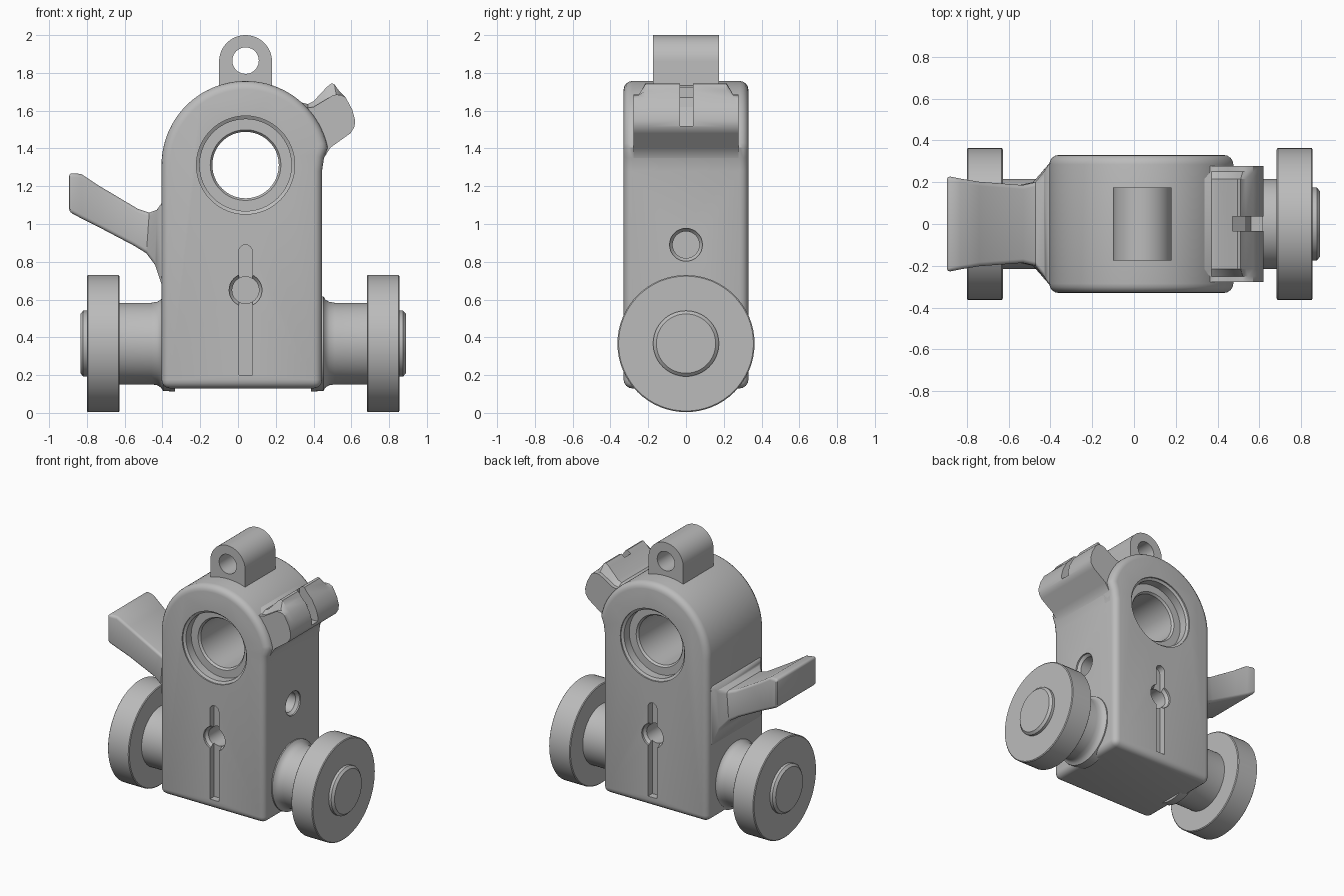
import bpy, bmesh
from math import sin, cos, pi, radians
from mathutils import Vector

if "Cube" in bpy.data.objects:
    bpy.data.objects.remove(bpy.data.objects["Cube"], do_unlink=True)

grey = bpy.data.materials.new("plain_grey")
grey.use_nodes = True
COLOUR = (0.5, 0.5, 0.5, 1)
grey.diffuse_color = COLOUR
grey.node_tree.nodes["Principled BSDF"].inputs["Base Color"].default_value = COLOUR

CX = 0.04       # centre of the arch, bore and groove
AXLE_X = 0.0275  # midpoint between the wheels
AXLE_Z = 0.367


def loft(name, rings):
    """Skin a list of equal-length closed rings and cap both ends."""
    bm = bmesh.new()
    loops = [[bm.verts.new(p) for p in ring] for ring in rings]
    n = len(loops[0])
    for a, b in zip(loops, loops[1:]):
        for i in range(n):
            j = (i + 1) % n
            bm.faces.new((a[i], a[j], b[j], b[i]))
    bm.faces.new(loops[0])
    bm.faces.new(loops[-1])
    bmesh.ops.recalc_face_normals(bm, faces=bm.faces)
    mesh = bpy.data.meshes.new(name)
    bm.to_mesh(mesh)
    bm.free()
    mesh.materials.append(grey)
    obj = bpy.data.objects.new(name, mesh)
    bpy.context.collection.objects.link(obj)
    return obj


def prism(name, profile, y0, y1):
    return loft(name, [[(x, y, z) for x, z in profile] for y in (y0, y1)])


def lathe(name, profile, centre, axis, n=64):
    """Revolve (distance, radius) pairs about the x or y axis."""
    c = Vector(centre)
    rings = []
    for d, r in profile:
        ring = []
        for i in range(n):
            u, v = r * cos(2 * pi * i / n), r * sin(2 * pi * i / n)
            ring.append(c + Vector((d, u, v) if axis == "x" else (u, d, v)))
        rings.append(ring)
    return loft(name, rings)


def arc(x, z, r, start, end, n):
    steps = [radians(start + (end - start) * i / n) for i in range(n + 1)]
    return [(x + r * cos(a), z + r * sin(a)) for a in steps]


def apply(obj, mod):
    with bpy.context.temp_override(object=obj, active_object=obj, selected_objects=[obj]):
        bpy.ops.object.modifier_apply(modifier=mod.name)


def bevel(obj, width, segments=4, angle=40):
    mod = obj.modifiers.new("round", "BEVEL")
    mod.width, mod.segments = width, segments
    mod.limit_method, mod.angle_limit = "ANGLE", radians(angle)
    mod.use_clamp_overlap = False
    apply(obj, mod)


def cut(obj, cutter):
    cutter.hide_render = True
    mod = obj.modifiers.new("cut", "BOOLEAN")
    mod.operation, mod.solver, mod.object = "DIFFERENCE", "EXACT", cutter
    apply(obj, mod)
    bpy.data.objects.remove(cutter, do_unlink=True)


# Arched body, with a small step on the right below the catch
outline = [(-0.405, 0.13), (0.445, 0.13), (0.445, 1.28), (0.455, 1.35)]
outline += arc(CX, 1.312, 0.445, 12, 180, 48)
body = prism("body", outline, -0.33, 0.33)
bevel(body, 0.045)

# Main bore with a counterbore on both faces
half = [(-0.4, 0.26), (-0.32, 0.26), (-0.31, 0.243), (-0.25, 0.243),
        (-0.25, 0.187), (-0.235, 0.176)]
bore = half + [(-d, r) for d, r in reversed(half)]
cut(body, lathe("bore_cutter", bore, (CX, 0, 1.312), "y"))

# Groove and blind hole on both faces
slot = [(CX - 0.036, 0.2), (CX + 0.036, 0.2)] + arc(CX, 0.854, 0.036, 0, 180, 12)
hole = [(0.4, 0.087), (0.315, 0.087), (0.295, 0.071), (0.12, 0.071)]
for side in (-1, 1):
    cut(body, prism("groove_cutter", slot, side * 0.4, side * 0.28))
    cut(body, lathe("hole_cutter", [(side * d, r) for d, r in hole], (CX, 0, 0.65), "y", 32))

# Blind hole in the right-hand wall
cut(body, lathe("side_hole_cutter", [(d + 0.12, r) for d, r in hole], (0, 0, 0.89), "x", 32))

# Hanging lug on top
lug_outline = [(CX - 0.14, 1.65), (CX + 0.14, 1.65)] + arc(CX, 1.86, 0.14, 0, 180, 32)
lug = prism("top_lug", lug_outline, -0.175, 0.175)
cut(lug, lathe("lug_cutter", [(-0.3, 0.07), (0.3, 0.07)], (CX, 0, 1.865), "y", 48))

# Catch with a raised lip that drops at both ends
tail = [(0.57, 1.67), (0.605, 1.605), (0.62, 1.55), (0.617, 1.515), (0.595, 1.48),
        (0.49, 1.405), (0.455, 1.35), (0.445, 1.28), (0.3, 1.28)]
lip = [(0.28, 1.55), (0.33, 1.645), (0.37, 1.635), (0.4, 1.65), (0.47, 1.725),
       (0.495, 1.745), (0.51, 1.74), (0.535, 1.705)]
low_lip = [(0.28, 1.55), (0.33, 1.63), (0.37, 1.615), (0.4, 1.62), (0.45, 1.65),
           (0.5, 1.68), (0.52, 1.685), (0.545, 1.683)]
sections = [(-0.278, low_lip), (-0.25, low_lip), (-0.215, lip),
            (0.215, lip), (0.25, low_lip), (0.278, low_lip)]
catch = loft("catch", [[(x, y, z) for x, z in p + tail] for y, p in sections])
notch = [(0.47, 1.8), (0.47, 1.67), (0.53, 1.62), (0.56, 1.52), (0.7, 1.52), (0.7, 1.8)]
cut(catch, prism("notch_cutter", notch, -0.033, 0.037))

# Lever: top point, bottom point and half width of each section
stations = [((-0.895, 1.27), (-0.895, 1.065), 0.23), ((-0.83, 1.265), (-0.83, 1.03), 0.217),
            ((-0.74, 1.205), (-0.74, 0.985), 0.202), ((-0.53, 1.08), (-0.55, 0.885), 0.186),
            ((-0.47, 1.06), (-0.485, 0.845), 0.2), ((-0.43, 1.075), (-0.44, 0.785), 0.25),
            ((-0.405, 1.11), (-0.405, 0.68), 0.29), ((-0.35, 1.13), (-0.35, 0.64), 0.325)]
lever = loft("lever", [[(t[0], -w, t[1]), (t[0], w, t[1]), (b[0], w, b[1]), (b[0], -w, b[1])]
                       for t, b, w in stations])
bevel(lever, 0.018, 3, 50)

# Axles, wheels and hub caps, mirrored left and right
axle = [(0.36, 0.255), (0.425, 0.25), (0.435, 0.233), (0.455, 0.221), (0.485, 0.216), (0.67, 0.216)]
wheel = [(0.655, 0.357), (0.66, 0.363), (0.822, 0.363), (0.827, 0.357)]
cap = [(0.8, 0.174), (0.847, 0.174), (0.862, 0.157)]
parts = [body, lug, catch, lever]
for side, label in ((1, "left"), (-1, "right")):
    for part, profile in (("axle", axle), ("wheel", wheel), ("hub_cap", cap)):
        parts.append(lathe(f"{label}_{part}", [(side * d, r) for d, r in profile],
                           (AXLE_X, 0, AXLE_Z), "x"))

# Smooth shading with sharp edges kept
for obj in parts:
    with bpy.context.temp_override(object=obj, active_object=obj, selected_objects=[obj],
                                   selected_editable_objects=[obj]):
        bpy.ops.object.shade_smooth_by_angle(angle=radians(32))
